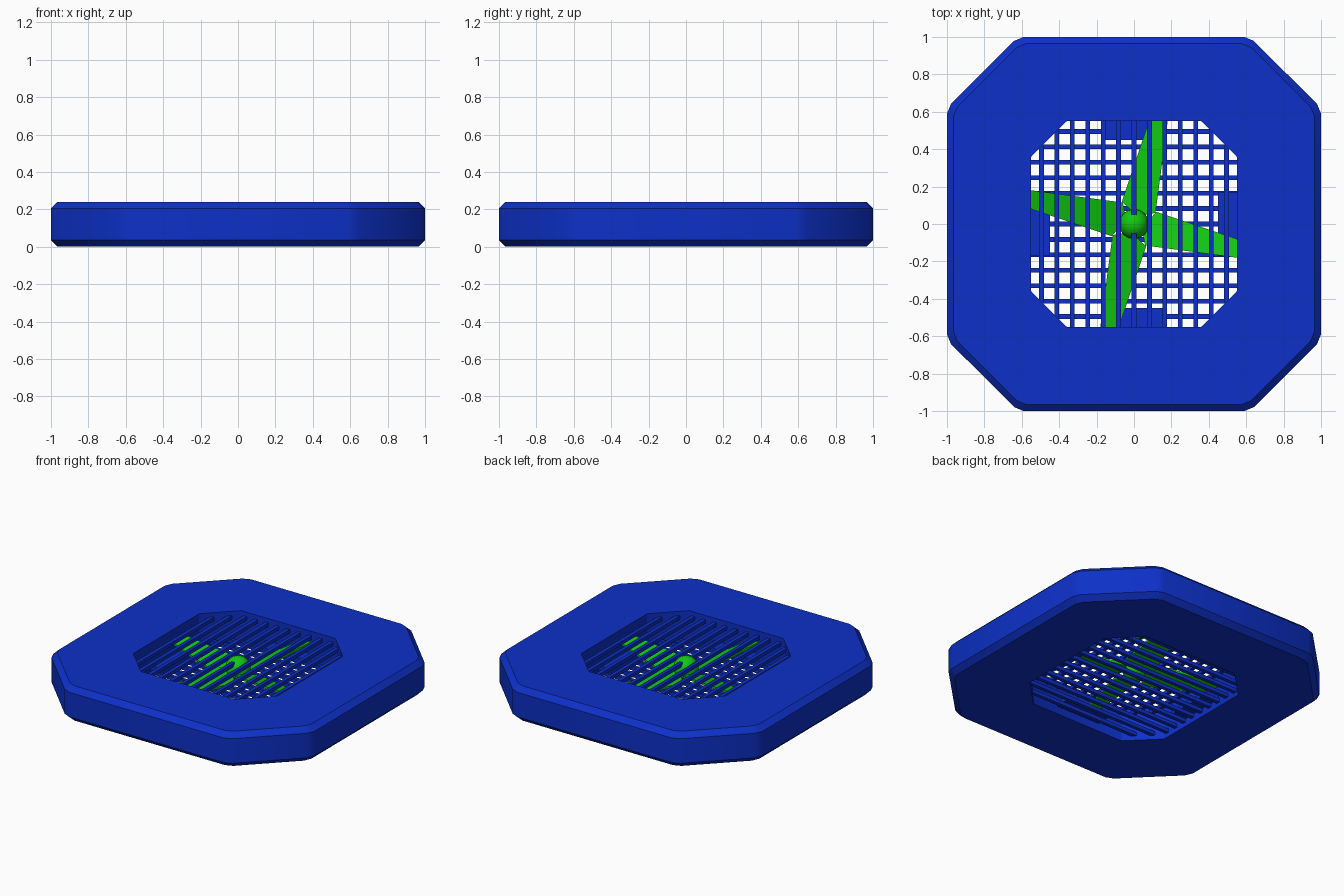
import bpy, bmesh, math
from mathutils import Matrix, Vector

if "Cube" in bpy.data.objects:
    bpy.data.objects.remove(bpy.data.objects["Cube"])


def material(name, color):
    m = bpy.data.materials.new(name)
    m.use_nodes = True
    m.diffuse_color = (*color, 1)
    m.node_tree.nodes["Principled BSDF"].inputs["Base Color"].default_value = (*color, 1)
    return m


BLUE = material("deep blue", (0.004, 0.03, 0.58))
GREEN = material("bright green", (0.006, 0.58, 0.006))


def make_object(name, bm, mat, smooth=False):
    bmesh.ops.recalc_face_normals(bm, faces=bm.faces)
    mesh = bpy.data.meshes.new(name)
    bm.to_mesh(mesh)
    bm.free()
    mesh.materials.append(mat)
    obj = bpy.data.objects.new(name, mesh)
    bpy.context.collection.objects.link(obj)
    if smooth:
        bpy.ops.object.select_all(action="DESELECT")
        obj.select_set(True)
        bpy.context.view_layer.objects.active = obj
        bpy.ops.object.shade_smooth_by_angle(angle=math.radians(30))
    return obj


def add_box(bm, low, high):
    low, high = Vector(low), Vector(high)
    size = high - low
    bmesh.ops.create_cube(
        bm, size=1, matrix=Matrix.Translation((low + high) / 2) @ Matrix.Diagonal((*size, 1)))


def octagon(half, flat, bevel, inset=0):
    """Octagon outline with each corner cut by a small facet."""
    h, f = half - inset, flat - inset * math.tan(math.pi / 8)
    d = bevel * math.sqrt(0.5)
    quarter = [(h, f - bevel), (h - d, f + d), (f + d, h - d), (f - bevel, h)]
    points = []
    for turn in range(4):
        points += [Matrix.Rotation(turn * math.pi / 2, 2) @ Vector(p) for p in quarter]
    return points


# Octagonal frame, lofted around its chamfered cross-section
HEIGHT, CHAMFER = 0.24, 0.035
OPEN, OPEN_FLAT = 0.55, 0.36
outer = octagon(1, 0.62, 0.03)
outer_inset = octagon(1, 0.62, 0.03, CHAMFER)
inner = octagon(OPEN, OPEN_FLAT, 0.003)
section = [(outer_inset, 0), (outer, CHAMFER), (outer, HEIGHT - CHAMFER),
           (outer_inset, HEIGHT), (inner, HEIGHT), (inner, 0)]
bm = bmesh.new()
rings = [[bm.verts.new((p.x, p.y, z)) for p in outline] for outline, z in section]
for r, ring in enumerate(rings):
    following = rings[(r + 1) % len(rings)]
    for i in range(len(ring)):
        j = (i + 1) % len(ring)
        bm.faces.new((ring[i], ring[j], following[j], following[i]))
make_object("octagonal_frame", bm, BLUE, smooth=True)


# Guard grilles: upper bars run front to back, lower bars run side to side
def grille(name, z, along_y):
    bm = bmesh.new()
    half = 0.0125
    for k in range(-6, 7):
        c = k * 0.0825
        reach = OPEN - max(0, abs(c) - OPEN_FLAT) + 0.01
        if along_y:
            add_box(bm, (c - half, -reach, z), (c + half, reach, z + 2 * half))
        else:
            add_box(bm, (-reach, c - half, z), (reach, c + half, z + 2 * half))
    make_object(name, bm, BLUE)


grille("upper_grille", 0.185, True)
grille("lower_grille", 0.03, False)

# Tabs, one on the middle of each straight inner wall
bm = bmesh.new()
for turn in range(4):
    start = len(bm.verts)
    add_box(bm, (-0.17, 0.45, 0.055), (0.17, OPEN + 0.01, 0.085))
    bm.verts.ensure_lookup_table()
    bmesh.ops.rotate(bm, verts=bm.verts[start:], cent=(0, 0, 0),
                     matrix=Matrix.Rotation(turn * math.pi / 2, 3, "Z"))
make_object("wall_tabs", bm, BLUE)

# Four pitched fan blades
outline = [(0.02, 0.04), (0.115, 0.06), (0.18, 0.55), (0.08, 0.55), (-0.065, 0.12)]
for turn in range(4):
    bm = bmesh.new()
    layers = []
    for lift in (0, 0.015):
        layers.append([bm.verts.new((x, y, 0.11 + 0.25 * x + lift)) for x, y in outline])
    bm.faces.new(layers[0])
    bm.faces.new(layers[1])
    for i in range(len(outline)):
        j = (i + 1) % len(outline)
        bm.faces.new((layers[0][i], layers[0][j], layers[1][j], layers[1][i]))
    bm.transform(Matrix.Rotation(turn * math.pi / 2, 4, "Z"))
    make_object(f"fan_blade_{turn + 1}", bm, GREEN)

# Round hub
bm = bmesh.new()
bmesh.ops.create_uvsphere(bm, u_segments=16, v_segments=10, radius=0.08,
                          matrix=Matrix.Translation((0, 0, 0.15)))
make_object("fan_hub", bm, GREEN, smooth=True)
